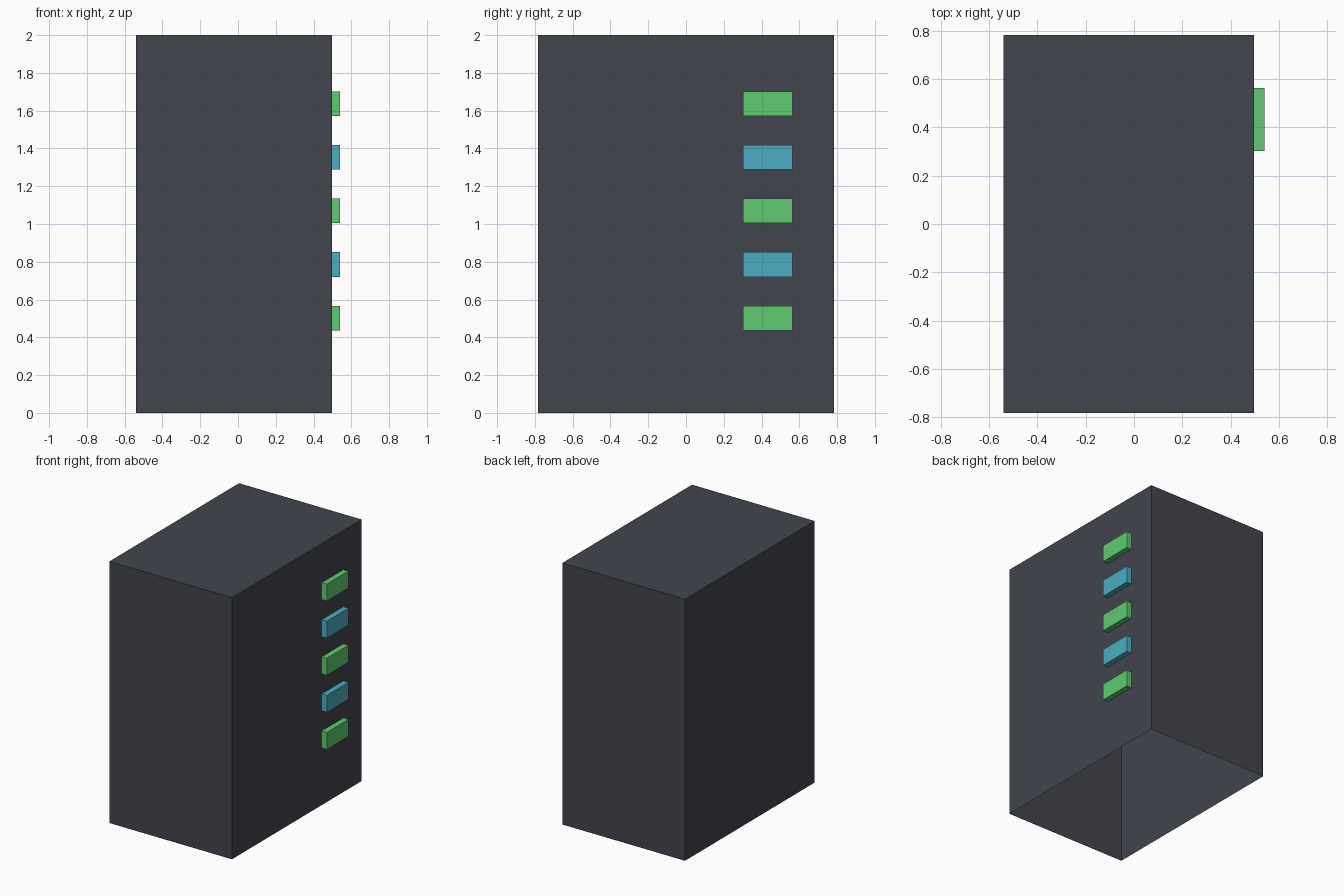
import bpy
import bmesh
from mathutils import Vector

cube = bpy.data.objects.get("Cube")
if cube:
    bpy.data.objects.remove(cube, do_unlink=True)


def make_material(name, rgb):
    mat = bpy.data.materials.new(name)
    mat.use_nodes = True
    color = (*rgb, 1.0)
    mat.diffuse_color = color
    mat.node_tree.nodes["Principled BSDF"].inputs["Base Color"].default_value = color
    return mat


def make_box(name, low, high, mat, open_bottom=False):
    low, high = Vector(low), Vector(high)
    size, center = high - low, (low + high) / 2
    bm = bmesh.new()
    bmesh.ops.create_cube(bm, size=1)
    bmesh.ops.scale(bm, vec=size, verts=bm.verts)
    if open_bottom:
        bm.normal_update()
        bottom = [f for f in bm.faces if f.normal.z < -0.5]
        bmesh.ops.delete(bm, geom=bottom, context='FACES_ONLY')
    mesh = bpy.data.meshes.new(name)
    bm.to_mesh(mesh)
    bm.free()
    mesh.materials.append(mat)
    obj = bpy.data.objects.new(name, mesh)
    obj.location = center
    bpy.context.collection.objects.link(obj)
    return obj


slate = make_material("dark_slate", (0.054, 0.059, 0.074))
green = make_material("light_green", (0.11, 0.597, 0.156))
blue = make_material("light_blue", (0.07, 0.423, 0.539))

# Cabinet shell, open underneath
SIDE = 0.497
make_box("cabinet", (-0.54, -0.783, 0), (SIDE, 0.783, 2), slate, open_bottom=True)

# Column of indicator lights on the +x side, alternating colours
for i in range(5):
    z = 0.502 + i * 0.2835
    make_box(f"indicator_light_{i + 1}", (SIDE, 0.302, z - 0.065),
             (0.54, 0.564, z + 0.065), blue if i % 2 else green)
